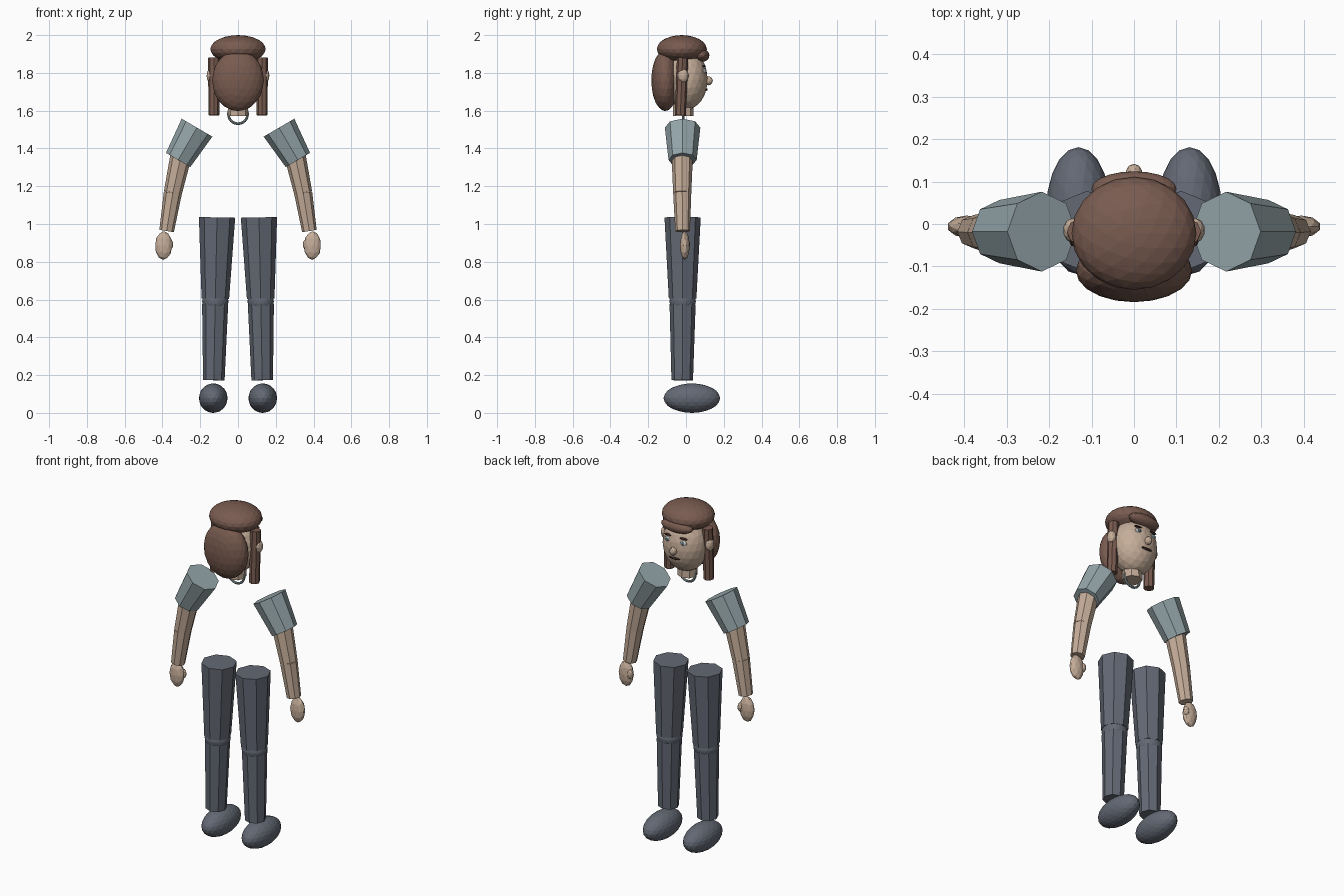
import bpy, bmesh
from mathutils import Vector, Matrix

cube = bpy.data.objects.get("Cube")
if cube:
    bpy.data.objects.remove(cube, do_unlink=True)


def material(name, rgb):
    m = bpy.data.materials.new(name)
    m.use_nodes = True
    m.diffuse_color = (*rgb, 1)
    m.node_tree.nodes["Principled BSDF"].inputs["Base Color"].default_value = (*rgb, 1)
    return m


HAIR = material("brown hair", (0.19, 0.105, 0.08))
SKIN = material("skin", (0.56, 0.42, 0.32))
SHIRT = material("pale blue grey shirt", (0.30, 0.38, 0.40))
TROUSERS = material("slate trousers", (0.125, 0.14, 0.175))
EYE = material("eye white", (0.65, 0.68, 0.68))
IRIS = material("blue grey iris", (0.12, 0.20, 0.25))
DARK = material("dark brown", (0.05, 0.025, 0.02))


def finish(name, bm, mat):
    mesh = bpy.data.meshes.new(name)
    bm.to_mesh(mesh)
    bm.free()
    mesh.materials.append(mat)
    ob = bpy.data.objects.new(name, mesh)
    bpy.context.collection.objects.link(ob)
    return ob


def ellipsoid(name, centre, radii, mat, detail=3):
    bm = bmesh.new()
    bmesh.ops.create_icosphere(bm, subdivisions=detail, radius=1)
    bmesh.ops.scale(bm, vec=radii, verts=bm.verts)
    bmesh.ops.translate(bm, vec=centre, verts=bm.verts)
    return finish(name, bm, mat)


def limb(name, start, end, r1, r2, mat, sides=8):
    """Closed faceted cone from start to end."""
    a, b = Vector(start), Vector(end)
    axis = b - a
    turn = Vector((0, 0, -1)).rotation_difference(axis.normalized()).to_matrix().to_4x4()
    bm = bmesh.new()
    # the narrow second radius lies at the end of the axis
    bmesh.ops.create_cone(bm, cap_ends=True, segments=sides, radius1=r2, radius2=r1,
                          depth=axis.length,
                          matrix=Matrix.Translation((a + b) / 2) @ turn)
    return finish(name, bm, mat)


def ring(name, centre, major, minor, mat):
    """Upright ring whose axis runs front to back."""
    curve = bpy.data.curves.new(name, "CURVE")
    bpy.ops.mesh.primitive_torus_add(major_radius=major, minor_radius=minor,
                                     major_segments=24, minor_segments=8,
                                     location=centre, rotation=(1.5708, 0, 0))
    bpy.data.curves.remove(curve)
    ob = bpy.context.object
    ob.name = name
    ob.data.materials.append(mat)
    return ob


# Head, hair and neck
ellipsoid("head", (0, 0, 1.765), (0.13, 0.115, 0.16), SKIN)
ellipsoid("hair_crown", (0, -0.022, 1.926), (0.147, 0.133, 0.074), HAIR)
ellipsoid("hair_back", (0, -0.11, 1.76), (0.137, 0.074, 0.162), HAIR)
ellipsoid("fringe", (0, 0.083, 1.893), (0.1, 0.041, 0.035), HAIR)
limb("neck", (0, -0.015, 1.68), (0, -0.015, 1.572), 0.052, 0.055, SKIN)
ring("collar", (0, -0.015, 1.582), 0.051, 0.007, SHIRT)

# Face
ellipsoid("nose", (0, 0.118, 1.758), (0.02, 0.024, 0.024), SKIN, 2)
ellipsoid("mouth", (0, 0.106, 1.712), (0.036, 0.009, 0.007), DARK, 2)

for side, s in (("left", 1), ("right", -1)):
    # Eyes, brows, ears and hanging locks
    ellipsoid(side + "_eye", (s * 0.05, 0.096, 1.81), (0.022, 0.011, 0.014), EYE, 2)
    ellipsoid(side + "_iris", (s * 0.05, 0.104, 1.81), (0.01, 0.006, 0.01), IRIS, 2)
    ellipsoid(side + "_brow", (s * 0.05, 0.095, 1.835), (0.026, 0.01, 0.005), DARK, 2)
    ellipsoid(side + "_ear", (s * 0.145, -0.015, 1.785), (0.022, 0.029, 0.038), SKIN, 2)
    limb(side + "_hair_lock", (s * 0.128, -0.018, 1.88), (s * 0.128, -0.03, 1.576),
         0.03, 0.029, HAIR)

    # Arm
    limb(side + "_sleeve", (s * 0.217, -0.018, 1.51), (s * 0.317, -0.018, 1.339),
         0.094, 0.0745, SHIRT)
    limb(side + "_upper_arm", (s * 0.3, -0.02, 1.37), (s * 0.345, -0.02, 1.165),
         0.057, 0.048, SKIN)
    limb(side + "_forearm", (s * 0.345, -0.02, 1.165), (s * 0.378, -0.018, 0.963),
         0.048, 0.039, SKIN)
    ellipsoid(side + "_hand", (s * 0.394, -0.006, 0.886), (0.046, 0.026, 0.076), SKIN, 2)
    ellipsoid(side + "_thumb", (s * 0.36, 0.005, 0.892), (0.017, 0.017, 0.028), SKIN, 2)

    # Leg
    limb(side + "_thigh", (s * 0.111, -0.018, 1.035), (s * 0.12, -0.018, 0.605),
         0.096, 0.073, TROUSERS)
    ellipsoid(side + "_knee", (s * 0.12, -0.018, 0.59), (0.07, 0.07, 0.06), TROUSERS)
    limb(side + "_shin", (s * 0.121, -0.018, 0.575), (s * 0.128, -0.02, 0.173),
         0.069, 0.057, TROUSERS)
    ellipsoid(side + "_shoe", (s * 0.131, 0.031, 0.078), (0.076, 0.15, 0.078), TROUSERS)
